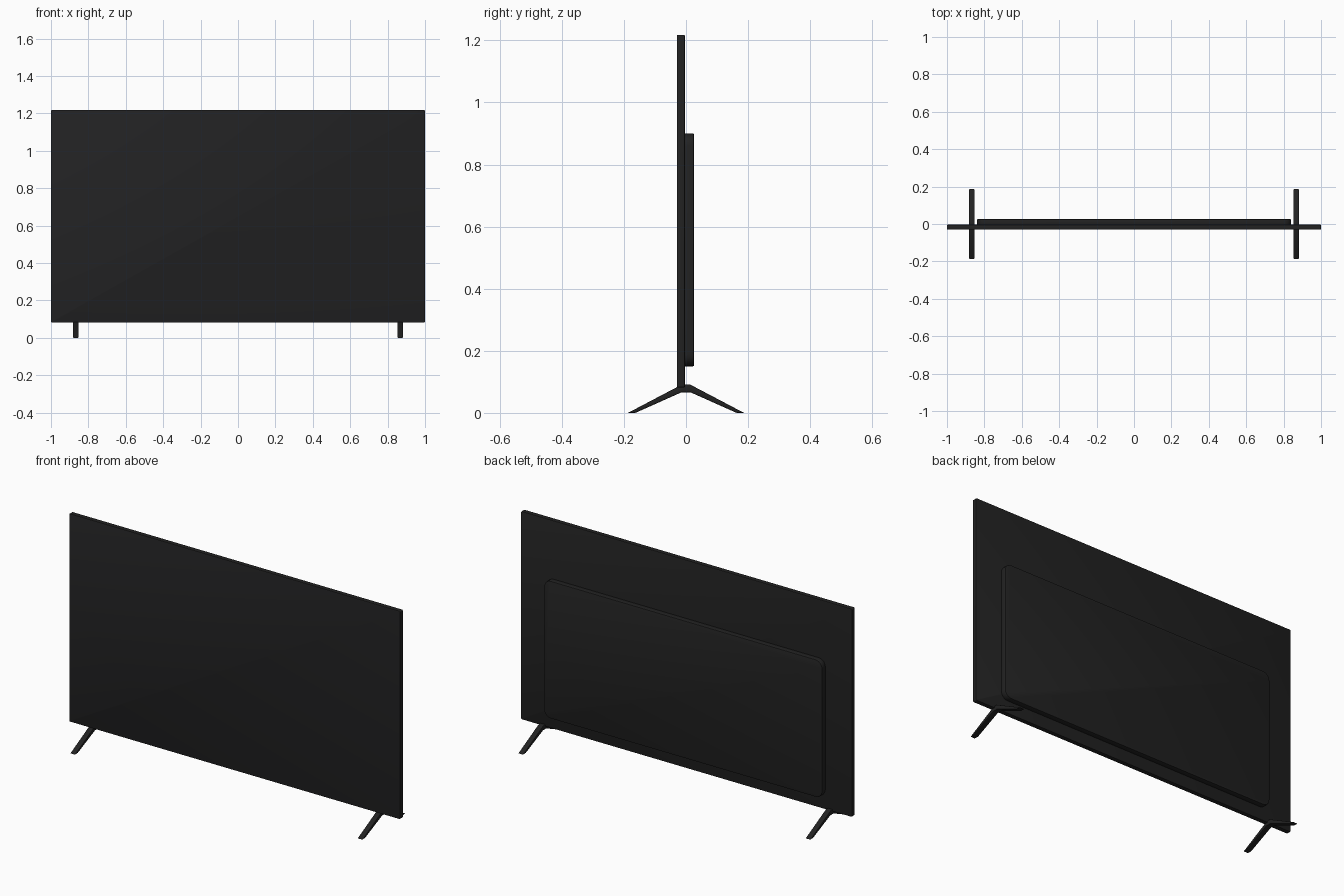
import bpy
import bmesh

if "Cube" in bpy.data.objects:
    bpy.data.objects.remove(bpy.data.objects["Cube"], do_unlink=True)


def make_material(name, colour):
    mat = bpy.data.materials.new(name)
    mat.use_nodes = True
    mat.diffuse_color = colour
    mat.node_tree.nodes["Principled BSDF"].inputs["Base Color"].default_value = colour
    return mat


casing = make_material("black casing", (0.016, 0.016, 0.016, 1))
glass = make_material("dark screen", (0.016, 0.016, 0.017, 1))


def finish(bm, name, mats):
    bmesh.ops.recalc_face_normals(bm, faces=bm.faces)
    mesh = bpy.data.meshes.new(name)
    bm.to_mesh(mesh)
    bm.free()
    for mat in mats:
        mesh.materials.append(mat)
    obj = bpy.data.objects.new(name, mesh)
    bpy.context.collection.objects.link(obj)
    bpy.ops.object.select_all(action='DESELECT')
    obj.select_set(True)
    bpy.context.view_layer.objects.active = obj
    bpy.ops.object.shade_smooth_by_angle()
    return obj


def slab(name, x, y0, y1, z0, z1, corner, edge, mats):
    """Upright box with rounded corners and a softened rim."""
    bm = bmesh.new()
    bmesh.ops.create_cube(bm, size=1)
    for v in bm.verts:
        v.co = (v.co.x * 2 * x, y0 + (v.co.y + 0.5) * (y1 - y0),
                z0 + (v.co.z + 0.5) * (z1 - z0))
    along_y = [e for e in bm.edges if abs(e.verts[0].co.y - e.verts[1].co.y) > 0.001]
    bmesh.ops.bevel(bm, geom=along_y, offset=corner, segments=6,
                    affect='EDGES', profile=0.5)
    rim = [e for e in bm.edges if abs(e.verts[0].co.y - e.verts[1].co.y) < 0.001]
    bmesh.ops.bevel(bm, geom=rim, offset=edge, segments=2,
                    affect='EDGES', profile=0.5)
    if len(mats) > 1:
        bm.normal_update()
        for f in bm.faces:
            f.material_index = 1 if f.normal.y < -0.99 else 0
    return finish(bm, name, mats)


# Display panel and rear electronics housing
slab("display_panel", 1.0, -0.029, -0.004, 0.082, 1.218, 0.006, 0.002, [casing, glass])
slab("rear_housing", 0.84, -0.006, 0.026, 0.15, 0.9, 0.04, 0.004, [casing])

# Splayed feet: an inverted V profile given thickness along x
HALF = [(0.187, 0), (0.163, 0), (0.015, 0.066)]
TOP = [(0.012, 0.092)]
profile = HALF + [(-y, z) for y, z in reversed(HALF)] + [(-y, z) for y, z in TOP] + TOP


def foot(name, x, width=0.03):
    bm = bmesh.new()
    face = bm.faces.new([bm.verts.new((x - width / 2, y, z)) for y, z in profile])
    side = bmesh.ops.extrude_face_region(bm, geom=[face])
    moved = [g for g in side["geom"] if isinstance(g, bmesh.types.BMVert)]
    bmesh.ops.translate(bm, verts=moved, vec=(width, 0, 0))
    rims = [e for e in bm.edges if abs(e.verts[0].co.x - e.verts[1].co.x) < 0.001]
    bmesh.ops.bevel(bm, geom=rims, offset=0.003, segments=2,
                    affect='EDGES', profile=0.5)
    return finish(bm, name, [casing])


for label, sign in (("left", 1), ("right", -1)):
    foot(label + "_foot", sign * 0.868)
